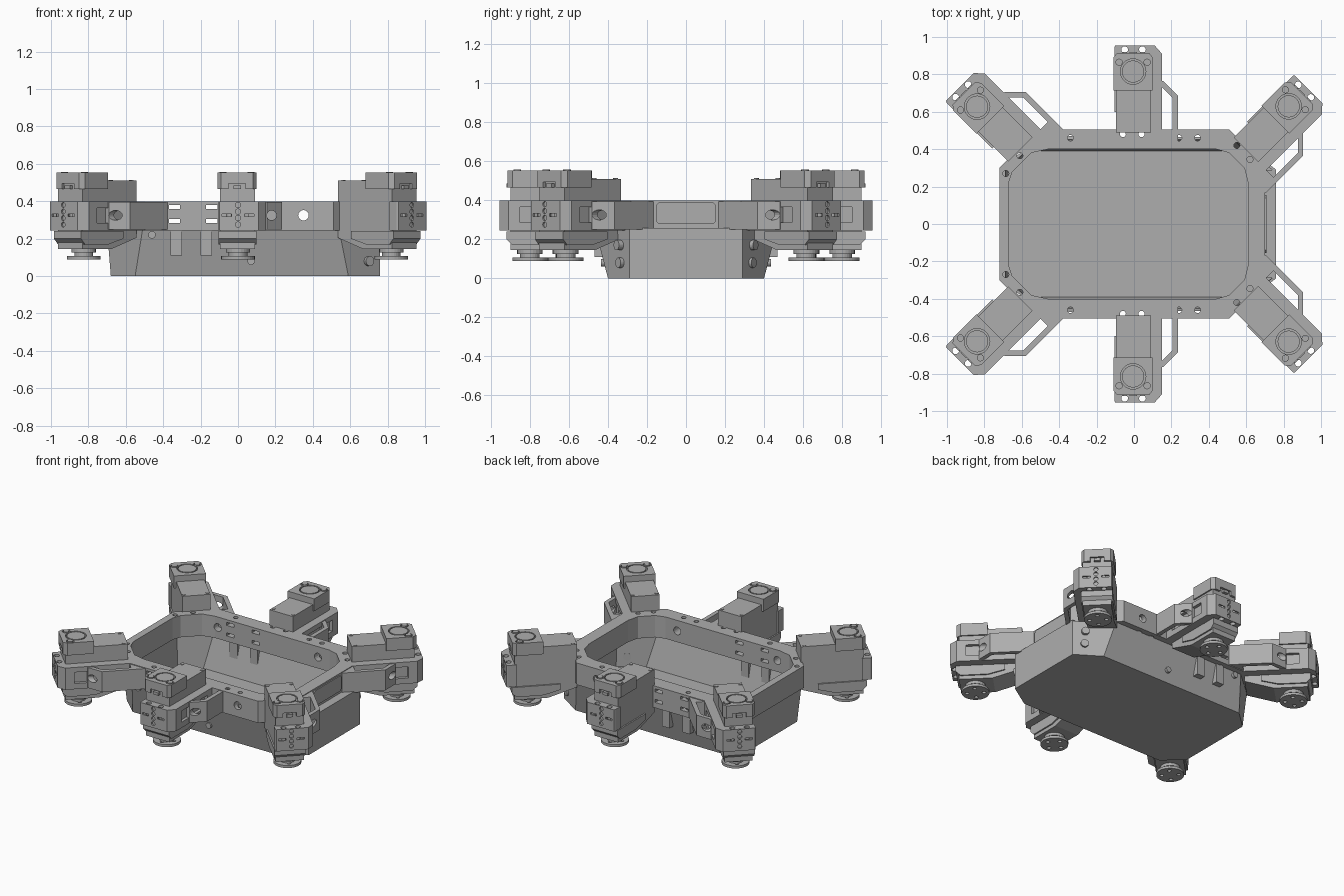
import bpy, bmesh, math
from mathutils import Matrix, Vector

if "Cube" in bpy.data.objects:
    bpy.data.objects.remove(bpy.data.objects["Cube"])

grey = bpy.data.materials.new("plain grey")
grey.use_nodes = True
COLOUR = (0.42, 0.42, 0.42, 1)
grey.diffuse_color = COLOUR
grey.node_tree.nodes["Principled BSDF"].inputs["Base Color"].default_value = COLOUR

TO_X = Matrix(((0, 0, 1, 0), (1, 0, 0, 0), (0, 1, 0, 0), (0, 0, 0, 1)))  # profile in y,z
ALONG_Y = Matrix.Rotation(math.pi / 2, 4, 'X')


def loft(layers, caps=(True, True)):
    """Closed rings of points joined in order."""
    bm = bmesh.new()
    rings = [[bm.verts.new(p) for p in ring] for ring in layers]
    n = len(rings[0])
    for low, high in zip(rings, rings[1:]):
        for i in range(n):
            j = (i + 1) % n
            bm.faces.new((low[i], low[j], high[j], high[i]))
    if caps[0]:
        bm.faces.new(rings[0][::-1])
    if caps[1]:
        bm.faces.new(rings[-1])
    bmesh.ops.recalc_face_normals(bm, faces=bm.faces)
    return bm


def prism(pts, lo, hi, matrix=None):
    bm = loft([[(x, y, h) for x, y in pts] for h in (lo, hi)])
    if matrix:
        bm.transform(matrix)
    return bm


def box(x, y, z):
    return prism([(x[0], y[0]), (x[1], y[0]), (x[1], y[1]), (x[0], y[1])], *z)


def rod(r, lo, hi, at=(0, 0, 0), turn=None, sides=24):
    pts = [(r * math.cos(a), r * math.sin(a))
           for a in (math.tau * i / sides for i in range(sides))]
    return prism(pts, lo, hi, Matrix.Translation(at) @ (turn or Matrix()))


def both(pts):
    """Mirror a half outline across y to close it."""
    return pts + [(x, -y) for x, y in reversed(pts)]


def merge(parts):
    out = bmesh.new()
    for part in parts:
        me = bpy.data.meshes.new("part")
        part.to_mesh(me)
        out.from_mesh(me)
        bpy.data.meshes.remove(me)
    return out


def make(name, bm, matrix=None):
    bm = bm.copy()
    if matrix:
        bm.transform(matrix)
        if matrix.determinant() < 0:
            bmesh.ops.reverse_faces(bm, faces=bm.faces)
    me = bpy.data.meshes.new(name)
    bm.to_mesh(me)
    me.materials.append(grey)
    ob = bpy.data.objects.new(name, me)
    bpy.context.collection.objects.link(ob)
    return ob


def baked(ob):
    ev = ob.evaluated_get(bpy.context.evaluated_depsgraph_get())
    bm = bmesh.new()
    bm.from_mesh(ev.data)
    return bm


def cut(bm, cutters):
    """Subtract a set of cutters and return the result."""
    body, tool = make("blank", bm), make("cutter", merge(cutters))
    mod = body.modifiers.new("cut", 'BOOLEAN')
    mod.object, mod.solver = tool, 'EXACT'
    mod.use_self = True
    bpy.context.view_layer.update()
    result = baked(body)
    for ob in (body, tool):
        bpy.data.objects.remove(ob)
    return result


# Hull tub, open at the top
low = both([(.76, .29), (.59, .40), (-.55, .40), (-.68, .28)])
high = both([(.76, .29), (.54, .465), (-.51, .465), (-.70, .30)])
tub = make("hull_tub", loft([[(x, y, 0) for x, y in low],
                             [(x, y, .25) for x, y in high]], (True, False)))
wall = tub.modifiers.new("wall", 'SOLIDIFY')
wall.thickness, wall.offset = .015, -1
make("hull_end_ledge", box((.62, .76), (-.29, .29), (.245, .258)))

# Hull screws and side bosses
for s in (1, -1):
    for z in (.08, .17):
        aim = Vector((.5, s * .8, 0)).to_track_quat('Z', 'Y').to_matrix().to_4x4()
        make("hull_screw", rod(.026, -.02, .012, (.70, s * (.33 + z * .1), z), aim))
    for x in (-.33, -.17):
        make("hull_side_boss", box((x - .03, x + .03), sorted((s * .42, s * .47)), (.11, .25)))
    make("hull_side_screw", rod(.02, -.01, .01, (.07, s * .425, .08), ALONG_Y))
    make("hull_side_screw", rod(.02, -.01, .01, (-.46, s * .465, .22), ALONG_Y))

# Deck ring with bolt holes and side slots
outer = both([(.70, .31), (.51, .505), (-.51, .505), (-.72, .30)])
inner = both([(.61, .22), (.59, .30), (.51, .38), (.44, .40),
              (-.46, .40), (-.55, .38), (-.65, .28), (-.67, .22)])
ring = cut(prism(outer, .245, .40), [prism(inner, .2, .45)])
bolts = [(-.34, .46), (.24, .46), (.34, .46), (-.06, .48), (.04, .48),
         (-.685, .27), (-.61, .365), (.55, .42), (.62, .345)]
holes = [rod(.016, .2, .45, (x, s * y, 0), sides=16) for x, y in bolts for s in (1, -1)]
holes += [box((x - .03, x + .03), (-.6, .6), (z - .011, z + .011))
          for x in (-.34, -.14) for z in (.295, .37)]
holes += [rod(.028, -.6, .6, (x, 0, .325), ALONG_Y, 16) for x in (-.44, .35)]
make("deck_ring", cut(ring, holes))

# Rounded panel on the end of the ring
panel = both([(.155, .0), (.155, .035), (.14, .055)])
make("end_panel", prism([(y, .333 + z) for y, z in
                         [(.155, -.04), (.14, -.055), (-.14, -.055), (-.155, -.04),
                          (-.155, .04), (-.14, .055), (.14, .055), (.155, .04)]],
                        .69, .708, TO_X))

# Leg unit, with the joint axis at the origin and +y pointing outward
servo = prism([(-.31, .51), (-.31, .205), (-.12, .145), (.10, .145),
               (.10, .465), (-.08, .465), (-.08, .51)], -.095, .09, TO_X)
base_skirt = prism([(-.20, .24), (-.20, .20), (-.09, .17), (.09, .17), (.12, .20),
                    (.12, .24)], -.105, .10, TO_X)

cap_plan = [(-.11, -.085), (.10, -.085), (.10, .09), (.08, .115), (-.09, .115), (-.11, .09)]
cap = cut(prism(cap_plan, .465, .553),
          [rod(.068, .535, .6, (-.005, .015, 0), sides=32),
           box((-.05, .04), (.10, .2), (.45, .495))]
          + [rod(.026, .545, .6, (x, .065, 0)) for x in (-.08, .07)])
cap_disc = rod(.059, .53, .553, (-.005, .015, 0), sides=32)
cap_screws = merge([rod(.019, .53, .557, (x, .065, 0), sides=16) for x in (-.08, .07)]
                   + [rod(.012, .50, .514, (x, -.285, 0), sides=12) for x in (-.08, .075)])
cap_latch = box((-.025, .015), (.10, .12), (.465, .485))

# Bracket wraps the outer end and one side of the servo
bracket_plan = [(-.10, .155), (.11, .155), (.15, .11), (.15, -.36), (.09, -.36),
                (.09, .09), (-.105, .09), (-.105, .145)]
bracket = cut(prism(bracket_plan, .245, .40),
              [rod(.018, .2, .45, (x, .132, 0), sides=16) for x in (-.05, .045)]
              + [rod(.014, -.2, -.145, (0, 0, z), ALONG_Y, 16) for z in (.275, .31, .345, .38)]
              + [box((x - .025, x + .025), (.145, .2), (.318, .332)) for x in (-.06, .06)]
              + [box((.128, .2), (-.24, .05), (.285, .365))])

# Side strut, a bent strip beside the bracket
strut = cut(prism([(.13, -.035), (.155, -.035), (.235, -.115), (.235, -.40),
                   (.205, -.40), (.205, -.125), (.145, -.065), (.13, -.065)], .25, .395),
            [rod(.026, -.3, .3, (.18, -.07, .325), ALONG_Y, 16)])
strut_foot = box((.13, .235), (-.38, -.31), (.25, .395))

# Output horn below the servo
horn = cut(rod(.09, .09, .108, sides=32),
           [rod(.013, .05, .15, (.055 * math.cos(a), .055 * math.sin(a), 0), sides=12)
            for a in (0, math.pi / 2, math.pi, -math.pi / 2)])
horn_stem = merge([rod(.05, .105, .15), rod(.065, .125, .15)])

unit = {"servo_body": servo, "servo_skirt": base_skirt, "servo_cap": cap,
        "cap_disc": cap_disc, "cap_screws": cap_screws, "cap_latch": cap_latch,
        "bracket": bracket, "strut": strut, "strut_foot": strut_foot,
        "output_horn": horn, "horn_stem": horn_stem}

# Three units at the back, mirrored to the front
places = {"right": (-.825, .62, 45), "middle": (0, .80, 0), "left": (.82, .615, -45)}
for end, s in (("back", 1), ("front", -1)):
    for side, (x, y, angle) in places.items():
        place = (Matrix.Diagonal((1, s, 1, 1)) @ Matrix.Translation((x, y, 0))
                 @ Matrix.Rotation(math.radians(angle), 4, 'Z'))
        for part, bm in unit.items():
            make(f"{end}_{side}_{part}", bm, place)
